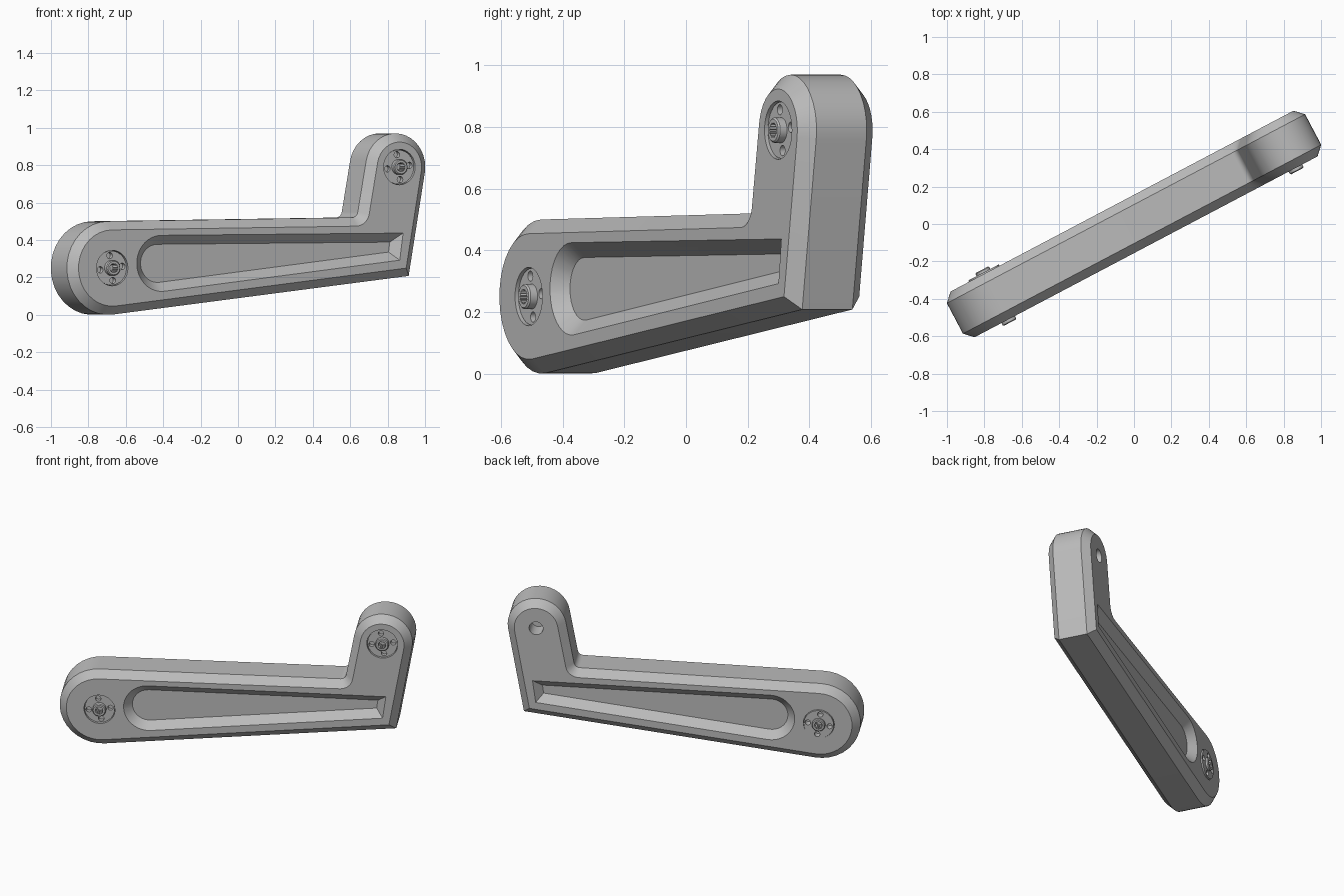
import bpy, bmesh, math
from mathutils import Vector

if "Cube" in bpy.data.objects:
    bpy.data.objects.remove(bpy.data.objects["Cube"])

TURN = math.radians(27.8)   # the arm lies diagonally
FACE, SIDE = 0.138, 0.092   # half thickness at the flat faces and at the rim
BEVEL = 0.046

metal = bpy.data.materials.new("grey_metal")
metal.use_nodes = True
metal.diffuse_color = (0.5, 0.5, 0.5, 1)
metal.node_tree.nodes["Principled BSDF"].inputs["Base Color"].default_value = (0.5, 0.5, 0.5, 1)


def arc(cx, cz, r, a0, a1, n):
    angles = [math.radians(a0 + (a1 - a0) * i / n) for i in range(n + 1)]
    return [Vector((cx + r * math.cos(a), cz + r * math.sin(a))) for a in angles]


def circle(c, r, n=32):
    return arc(c[0], c[1], r, 0, 360, n)[:-1]


def inset(pts, d):
    """Move a counter-clockwise outline inwards by d with mitred corners."""
    out = []
    for i, p in enumerate(pts):
        e1 = (p - pts[i - 1]).normalized()
        e2 = (pts[(i + 1) % len(pts)] - p).normalized()
        n1, n2 = Vector((-e1.y, e1.x)), Vector((-e2.y, e2.x))
        out.append(p + (n1 + n2) * d / (1 + n1.dot(n2)))
    return out


def loft(bm, layers, closed=False):
    """Skin outlines placed at depths; cap the ends, or join last to first."""
    rings = [[bm.verts.new((p.x, v, p.y)) for p in pts] for v, pts in layers]
    pairs = list(zip(rings, rings[1:]))
    if closed:
        pairs.append((rings[-1], rings[0]))
    else:
        bm.faces.new(rings[0])
        bm.faces.new(rings[-1])
    n = len(rings[0])
    for a, b in pairs:
        for i in range(n):
            j = (i + 1) % n
            bm.faces.new((a[i], a[j], b[j], b[i]))


def finish(bm, name):
    bmesh.ops.recalc_face_normals(bm, faces=bm.faces)
    mesh = bpy.data.meshes.new(name)
    bm.to_mesh(mesh)
    bm.free()
    mesh.materials.append(metal)
    ob = bpy.data.objects.new(name, mesh)
    bpy.context.collection.objects.link(ob)
    return ob


def select(ob):
    bpy.ops.object.select_all(action='DESELECT')
    ob.select_set(True)
    bpy.context.view_layer.objects.active = ob


def carve(ob, cutter):
    cutter.hide_render = True
    mod = ob.modifiers.new("carve", 'BOOLEAN')
    mod.operation, mod.solver, mod.object = 'DIFFERENCE', 'EXACT', cutter
    select(ob)
    bpy.ops.object.modifier_apply(modifier=mod.name)
    bpy.data.objects.remove(cutter)


LOW, HIGH = (-0.833, 0.25), (0.903, 0.79)   # pivot centres

# Arm body: bevelled L-shaped outline
outline = (arc(*LOW, 0.25, 90.8, 276.6, 18)
           + [Vector((0.983, 0.208))]
           + arc(*HIGH, 0.18, -10, 170, 18)
           + arc(0.641, 0.555, 0.035, -10, -89, 5))
edge = inset(outline, BEVEL)
bm = bmesh.new()
loft(bm, [(-FACE, edge), (-SIDE, outline), (SIDE, outline), (FACE, edge)])
arm = finish(bm, "arm_body")

# Pockets on both faces, pivot seats, and the plain hole at the upper back
pocket = (arc(-0.535, 0.275, 0.15, 90.5, 276.6, 18)
          + [Vector((0.905, 0.292)), Vector((0.925, 0.437))])
PIVOTS = [("lower_front", LOW, -1, 0.127, 0.157),
          ("upper_front", HIGH, -1, 0.127, 0.157),
          ("lower_back", LOW, 1, 0.146, 0.163)]
bm = bmesh.new()
for s in (-1, 1):
    loft(bm, [(s * (FACE + 0.01), inset(pocket, -0.01)), (s * 0.09, inset(pocket, 0.048))])
for _, centre, s, _, _ in PIVOTS:
    loft(bm, [(s * 0.2, circle(centre, 0.095)), (s * 0.1, circle(centre, 0.095))])
loft(bm, [(0.2, circle(HIGH, 0.043)), (0.02, circle(HIGH, 0.043))])
carve(arm, finish(bm, "arm_cutter"))
parts = [arm]

# Pivot plates with four bolt holes, and splined hubs
for name, centre, s, top, tip in PIVOTS:
    bm = bmesh.new()
    loft(bm, [(s * 0.095, circle(centre, 0.092)), (s * top, circle(centre, 0.092))])
    plate = finish(bm, name + "_pivot_plate")
    bm = bmesh.new()
    bolts = arc(*centre, 0.067, 8, 278, 3)
    for c, r in [(b, 0.017) for b in bolts] + [(centre, 0.028)]:
        loft(bm, [(s * 0.08, circle(c, r, 16)), (s * 0.2, circle(c, r, 16))])
    carve(plate, finish(bm, name + "_bolt_cutter"))

    outer = circle(centre, 0.041)
    mid = Vector(centre)
    spline = [mid + (p - mid) * (0.5 if i % 2 else 0.64) for i, p in enumerate(outer)]
    bm = bmesh.new()
    loft(bm, [(s * 0.1, outer), (s * (tip - 0.005), outer), (s * tip, inset(outer, 0.005)),
              (s * tip, spline), (s * 0.1, spline)], closed=True)
    parts += [plate, finish(bm, name + "_pivot_hub")]

# Smooth the curves, keep the bevels crisp, turn everything into place
for ob in parts:
    ob.rotation_euler.z = TURN
    select(ob)
    bpy.ops.object.shade_smooth_by_angle(angle=math.radians(30))
